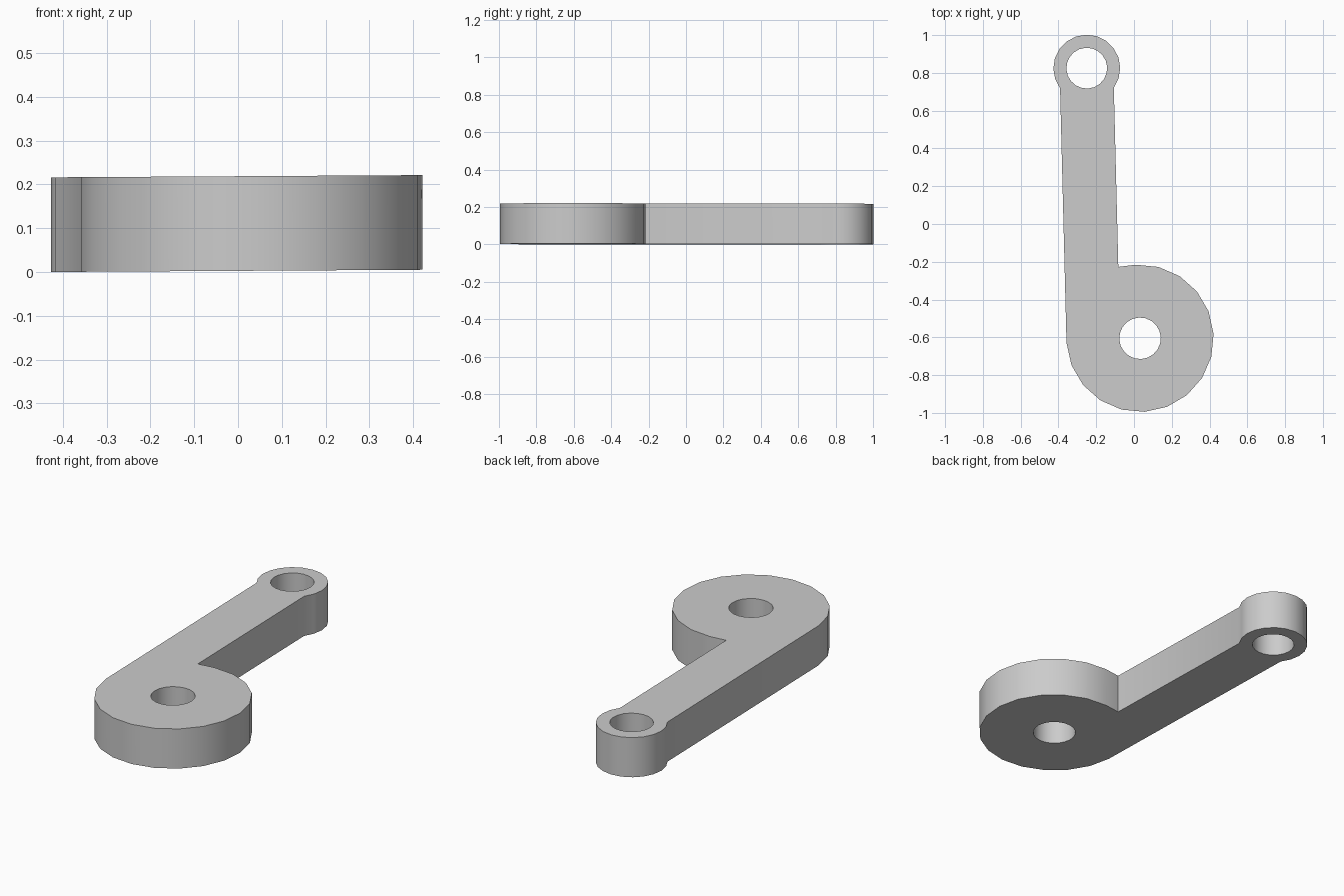
import bpy
from math import cos, sin, radians

default = bpy.data.objects.get("Cube")
if default:
    bpy.data.objects.remove(default, do_unlink=True)

THICKNESS = 0.216
TILT = 0.006
DISC = (0.032, -0.605)
EYE = (-0.25, 0.825)


def arc(centre, radius, start, sweep, steps):
    """Points along a counter-clockwise arc, both ends included."""
    angles = [radians(start + sweep * i / steps) for i in range(steps + 1)]
    return [(centre[0] + radius * cos(a), centre[1] + radius * sin(a)) for a in angles]


def circle(centre, radius, sides=20):
    return arc(centre, radius, 3.5, 360, sides)[:-1]


# Outline: large pivot disc, right arm edge, small eye, left arm edge
outline = arc(DISC, 0.39, 183.5, 270, 15)
outline.append((-0.083, -0.227))
outline += arc(EYE, 0.177, -36, 253, 14)

# Flat plate with two bored holes
curve = bpy.data.curves.new("lever_arm", 'CURVE')
curve.dimensions = '2D'
curve.fill_mode = 'BOTH'
curve.extrude = THICKNESS / 2
for points in (outline, circle(DISC, 0.11), circle(EYE, 0.108)):
    spline = curve.splines.new('POLY')
    spline.points.add(len(points) - 1)
    for point, (x, y) in zip(spline.points, points):
        point.co = (x, y, 0, 1)
    spline.use_cyclic_u = True

lever = bpy.data.objects.new("lever_arm", curve)
bpy.context.collection.objects.link(lever)
bpy.ops.object.select_all(action='DESELECT')
lever.select_set(True)
bpy.context.view_layer.objects.active = lever
bpy.ops.object.convert(target='MESH')
lever = bpy.context.object

# Stand on the ground with the slight sideways tilt
for vertex in lever.data.vertices:
    vertex.co.z += THICKNESS / 2 + TILT * (vertex.co.x + 0.427)

# Join caps to walls and smooth the rounded walls
bpy.ops.object.mode_set(mode='EDIT')
bpy.ops.mesh.select_all(action='SELECT')
bpy.ops.mesh.remove_doubles(threshold=0.0005)
bpy.ops.mesh.normals_make_consistent(inside=False)
bpy.ops.object.mode_set(mode='OBJECT')
bpy.ops.object.shade_smooth_by_angle(angle=radians(30))

# Plain grey finish
grey = bpy.data.materials.new("plain grey")
grey.use_nodes = True
colour = (0.6, 0.6, 0.6, 1)
grey.diffuse_color = colour
grey.node_tree.nodes["Principled BSDF"].inputs["Base Color"].default_value = colour
lever.data.materials.clear()
lever.data.materials.append(grey)
